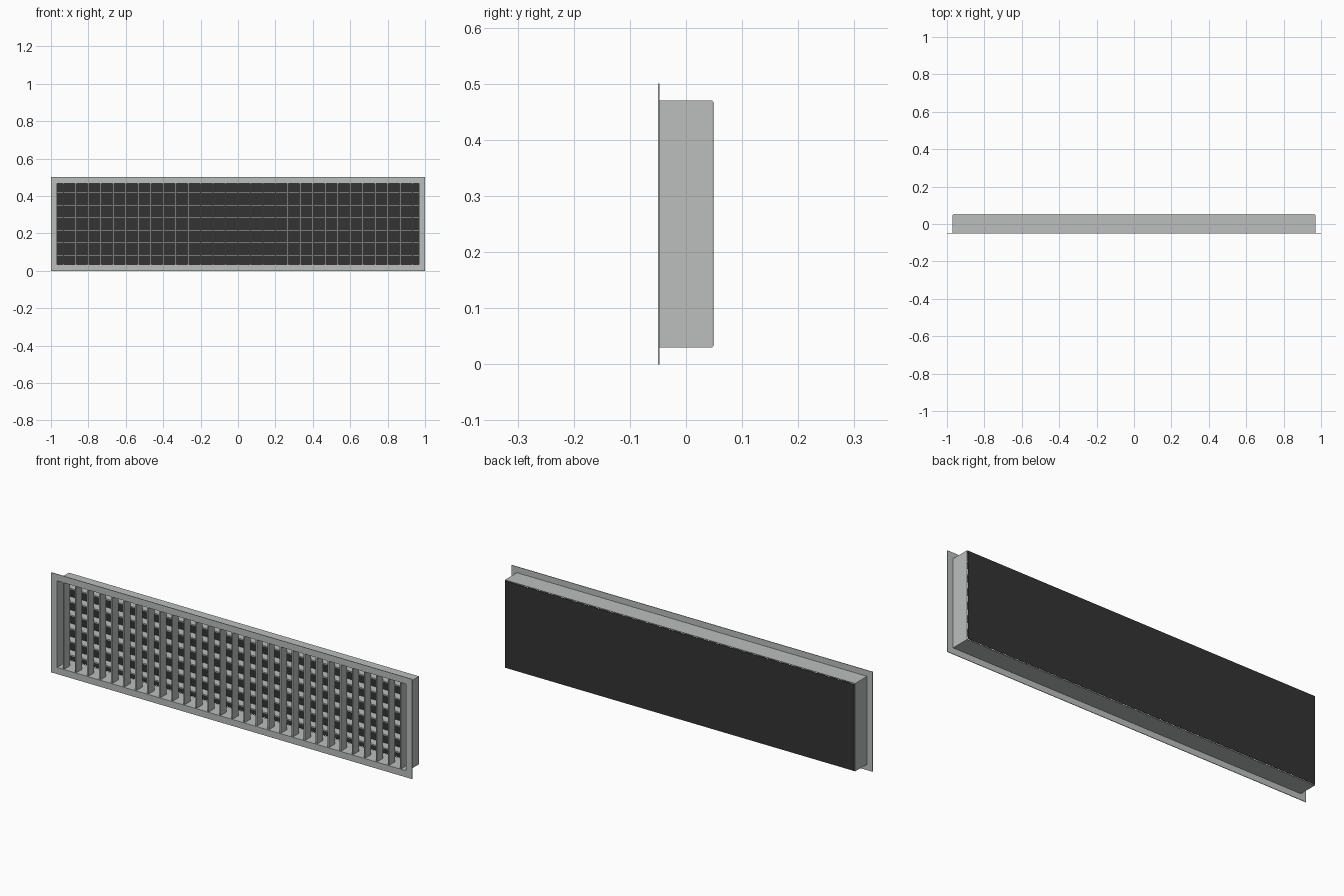
import bpy
import bmesh
from mathutils import Matrix, Vector

if "Cube" in bpy.data.objects:
    bpy.data.objects.remove(bpy.data.objects["Cube"], do_unlink=True)


def material(name, color):
    m = bpy.data.materials.new(name)
    m.use_nodes = True
    m.diffuse_color = color
    m.node_tree.nodes["Principled BSDF"].inputs["Base Color"].default_value = color
    return m


METAL = material("light grey metal", (0.50, 0.52, 0.51, 1))
BLACK = material("dark backing", (0.033, 0.033, 0.033, 1))

MID_Z = 0.25
WALL = 0.003
DUCT_X, DUCT_Z = 0.97, 0.22          # half sizes of the duct
IN_X, IN_Z = DUCT_X - WALL, DUCT_Z - WALL
FRONT, LIP, BACK, REAR = -0.05, -0.047, 0.047, 0.05
PITCH = 1 / 15
BLADE = 0.007


def finish(name, bm, mat):
    mesh = bpy.data.meshes.new(name)
    bmesh.ops.recalc_face_normals(bm, faces=bm.faces)
    bm.to_mesh(mesh)
    bm.free()
    mesh.materials.append(mat)
    obj = bpy.data.objects.new(name, mesh)
    bpy.context.collection.objects.link(obj)
    return obj


def add_box(bm, lo, hi):
    lo, hi = Vector(lo), Vector(hi)
    place = Matrix.Translation((lo + hi) / 2) @ Matrix.Diagonal((*(hi - lo), 1))
    bmesh.ops.create_cube(bm, size=1, matrix=place)


def ring(name, outer, inner, y0, y1, mat):
    """Rectangular frame swept from y0 to y1."""
    bm = bmesh.new()
    corners = [(-1, -1), (1, -1), (1, 1), (-1, 1)]
    loops = [[bm.verts.new((sx * w, y, MID_Z + sz * h)) for sx, sz in corners]
             for (w, h), y in ((outer, y0), (outer, y1), (inner, y1), (inner, y0))]
    for a, b in zip(loops, loops[1:] + loops[:1]):
        for i in range(4):
            j = (i + 1) % 4
            bm.faces.new((a[i], a[j], b[j], b[i]))
    return finish(name, bm, mat)


# Front flange and the duct behind it
ring("front_flange", (1, MID_Z), (IN_X, IN_Z), FRONT, LIP, METAL)
ring("duct_walls", (DUCT_X, DUCT_Z), (IN_X, IN_Z), LIP, BACK, METAL)

# Upright blades in the front half
bm = bmesh.new()
for k in range(-14, 15):
    x = k * PITCH
    add_box(bm, (x - BLADE / 2, LIP, MID_Z - IN_Z), (x + BLADE / 2, 0, MID_Z + IN_Z))
finish("vertical_blades", bm, METAL)

# Level blades in the rear half
bm = bmesh.new()
for k in range(6):
    z = MID_Z + (k - 2.5) * PITCH
    add_box(bm, (-IN_X, 0.001, z - BLADE / 2), (IN_X, BACK - 0.001, z + BLADE / 2))
finish("horizontal_blades", bm, METAL)

# Dark sheet closing the rear
bm = bmesh.new()
add_box(bm, (-IN_X, REAR - 0.001, MID_Z - IN_Z), (IN_X, REAR, MID_Z + IN_Z))
finish("back_panel", bm, BLACK)
